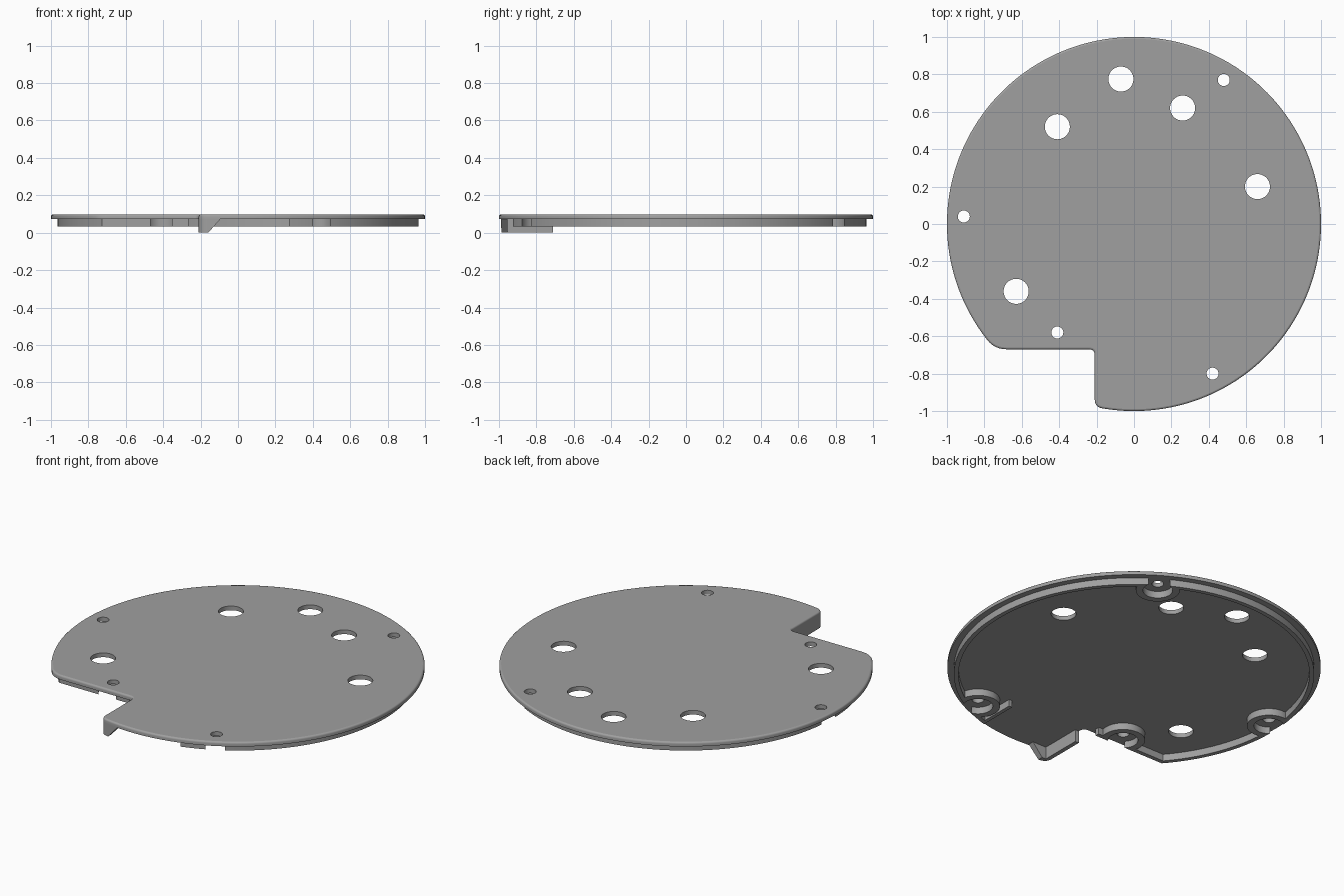
import bpy, bmesh, math

if "Cube" in bpy.data.objects:
    bpy.data.objects.remove(bpy.data.objects["Cube"])

GREY = bpy.data.materials.new("mid_grey")
GREY.diffuse_color = (0.35, 0.35, 0.35, 1)
GREY.use_nodes = True
GREY.node_tree.nodes["Principled BSDF"].inputs["Base Color"].default_value = GREY.diffuse_color

PLATE_BOTTOM, PLATE_TOP = 0.072, 0.097
LIP_BOTTOM, LIP_TOP = 0.032, 0.074
SCREWS = [(0.48, 0.77), (-0.91, 0.04), (-0.41, -0.58), (0.42, -0.80)]
PORTS = [(-0.07, 0.775), (0.26, 0.62), (-0.41, 0.52), (0.66, 0.20), (-0.63, -0.36)]


def arc(r, a0, a1, n, cx=0, cy=0):
    """Points on an arc, angles in degrees."""
    angles = [math.radians(a0 + (a1 - a0) * i / n) for i in range(n + 1)]
    return [(cx + r * math.cos(a), cy + r * math.sin(a)) for a in angles]


def corner(a, c, b, n=6):
    """Rounded corner from a to b, pulled towards c."""
    return [tuple((1 - t) ** 2 * a[k] + 2 * t * (1 - t) * c[k] + t * t * b[k]
                  for k in (0, 1)) for t in (i / n for i in range(n + 1))]


def prism(name, pts, z0, z1, round_top=0):
    """Extrude a flat outline from z0 to z1."""
    bm = bmesh.new()
    base = bm.faces.new([bm.verts.new((x, y, z0)) for x, y in pts])
    ext = bmesh.ops.extrude_face_region(bm, geom=[base])["geom"]
    top = [v for v in ext if isinstance(v, bmesh.types.BMVert)]
    bmesh.ops.translate(bm, verts=top, vec=(0, 0, z1 - z0))
    if round_top:
        edges = [e for e in bm.edges if all(v.co.z > z1 - 1e-5 for v in e.verts)]
        bmesh.ops.bevel(bm, geom=edges, offset=round_top, segments=3,
                        profile=0.5, affect='EDGES')
    bmesh.ops.recalc_face_normals(bm, faces=bm.faces[:])
    mesh = bpy.data.meshes.new(name)
    bm.to_mesh(mesh)
    bm.free()
    mesh.materials.append(GREY)
    obj = bpy.data.objects.new(name, mesh)
    bpy.context.collection.objects.link(obj)
    return obj


def disc(name, centre, r, z0, z1, n=48):
    return prism(name, arc(r, 0, 360, n, *centre)[:-1], z0, z1)


def select(obj):
    bpy.ops.object.select_all(action='DESELECT')
    bpy.context.view_layer.objects.active = obj
    obj.select_set(True)


def boolean(obj, tool, op='DIFFERENCE'):
    """Apply a boolean and remove the cutter."""
    select(obj)
    mod = obj.modifiers.new("cut", 'BOOLEAN')
    mod.object, mod.operation, mod.solver = tool, op, 'EXACT'
    bpy.ops.object.modifier_apply(modifier=mod.name)
    bpy.data.objects.remove(tool)


def finish(obj):
    """Smooth the curved walls, keep level faces flat."""
    select(obj)
    bpy.ops.object.shade_smooth_by_angle(angle=math.radians(32))
    for p in obj.data.polygons:
        if abs(p.normal.z) > 0.99:
            p.use_smooth = False


# Round plate with a stepped notch and softened top edge
foot = corner((-0.21, -0.94), (-0.21, -0.98), (-0.165, -0.9863))
outline = (arc(1.0, -99.5, 218.3, 150)
           + corner((-0.785, -0.62), (-0.7455, -0.67), (-0.68, -0.67))[1:]
           + corner((-0.24, -0.67), (-0.21, -0.67), (-0.21, -0.70))
           + foot[:-1])
plate = prism("plate", outline, PLATE_BOTTOM, PLATE_TOP, round_top=0.01)

# Large ports and small screw holes
for holes, r in ((PORTS, 0.067), (SCREWS, 0.032)):
    for c in holes:
        boolean(plate, disc("hole_cutter", c, r, 0, 0.2))
finish(plate)

# Locating lip under the plate, following the rim and one notch side
lip_pts = (arc(0.965, -73.4, 221.15, 130) + [(-0.265, -0.635), (-0.265, -0.61)]
           + arc(0.94, 220.46, -73.0, 130))
lip = prism("locating_lip", lip_pts, LIP_BOTTOM, LIP_TOP)
for c in SCREWS:
    boolean(lip, disc("pocket_cutter", c, 0.08, 0, 0.2))
finish(lip)

# Collars around the screw holes, trimmed to the lip outline
for c in SCREWS:
    collar = disc("screw_collar", c, 0.118, LIP_BOTTOM, LIP_TOP)
    boolean(collar, disc("pocket_cutter", c, 0.08, 0, 0.2))
    trim = arc(0.965, -90, 221.15, 140) + [(-0.2, -0.635), (-0.2, -0.94)]
    boolean(collar, prism("trim_cutter", trim, 0, 0.2), 'INTERSECT')
    finish(collar)

# Short straight rib closing the end of the lip
prism("end_rib", [(0.273, -0.925), (0.295, -0.918), (0.295, -0.69), (0.273, -0.69)],
      LIP_BOTTOM, LIP_TOP)

# Deep angled bracket at the notch edge, with a sloped gusset
bracket = prism("notch_bracket",
                [(-0.21, -0.71)] + foot + [(-0.095, -0.990), (-0.095, -0.955),
                                           (-0.185, -0.955), (-0.185, -0.71)],
                0.0, LIP_TOP)
slope = prism("slope_cutter", [(-0.168, -0.01), (0, -0.01), (0, 0.075), (-0.092, 0.075)],
              -0.1, 0.1)
for v in slope.data.vertices:  # stand the profile upright
    x, y, z = v.co
    v.co = (x, -0.95 - z, y)
slope.data.update()
boolean(bracket, slope)
finish(bracket)
